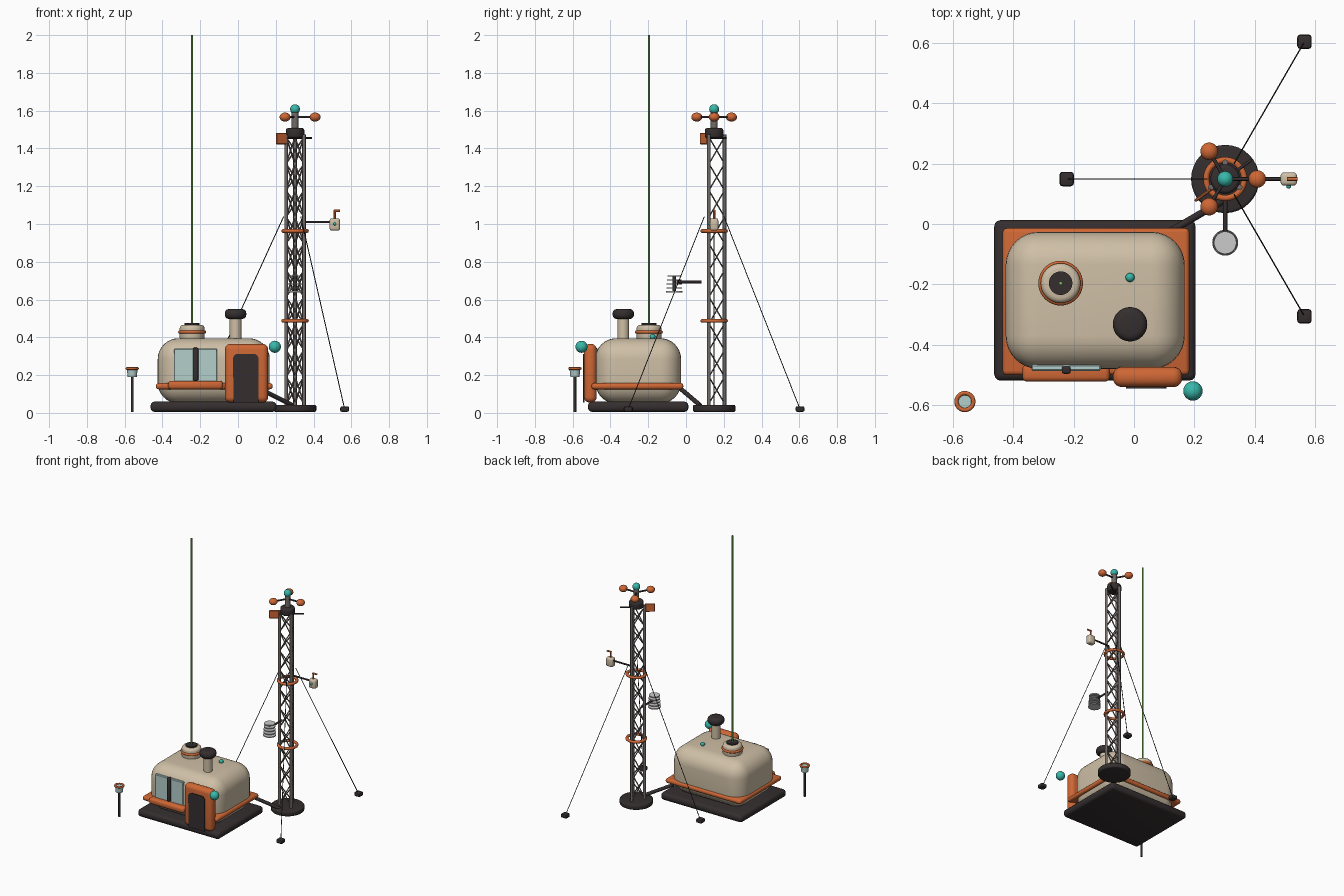
import bpy, bmesh, math
from mathutils import Vector, Matrix

cube = bpy.data.objects.get("Cube")
if cube:
    bpy.data.objects.remove(cube, do_unlink=True)


def material(name, r, g, b):
    m = bpy.data.materials.new(name)
    m.use_nodes = True
    m.diffuse_color = (r, g, b, 1)
    node = next(n for n in m.node_tree.nodes if n.type == 'BSDF_PRINCIPLED')
    node.inputs["Base Color"].default_value = (r, g, b, 1)
    node.inputs["Roughness"].default_value = 0.6
    return m


CREAM = material("cream", 0.62, 0.52, 0.38)
ORANGE = material("orange", 0.62, 0.135, 0.035)
DARK = material("charcoal", 0.035, 0.027, 0.028)
TEAL = material("teal", 0.04, 0.48, 0.4)
GLASS = material("pale glass", 0.45, 0.62, 0.6)
STEEL = material("steel", 0.17, 0.15, 0.14)
PALE = material("light grey", 0.6, 0.6, 0.6)
GREEN = material("green", 0.2, 0.5, 0.1)


def finish(name, bm, mat, bevel=0, segs=3):
    if bevel:
        edges = [e for e in bm.edges if e.calc_face_angle(0) > 1]
        bmesh.ops.bevel(bm, geom=edges, offset=bevel, segments=segs,
                        profile=0.5, affect='EDGES', clamp_overlap=True)
    me = bpy.data.meshes.new(name)
    bm.to_mesh(me)
    bm.free()
    me.materials.append(mat)
    ob = bpy.data.objects.new(name, me)
    bpy.context.collection.objects.link(ob)
    bpy.ops.object.select_all(action='DESELECT')
    ob.select_set(True)
    bpy.context.view_layer.objects.active = ob
    bpy.ops.object.shade_smooth_by_angle(angle=math.radians(35))
    return ob


def box(name, mat, x, y, z, bevel=0, segs=3):
    """Box from (low, high) ranges along each axis."""
    bm = bmesh.new()
    bmesh.ops.create_cube(bm, size=1)
    for v in bm.verts:
        v.co = [(lo + hi) / 2 + c * (hi - lo) for c, (lo, hi) in zip(v.co, (x, y, z))]
    return finish(name, bm, mat, bevel, segs)


def add_rod(bm, a, b, r, r2=None, sides=12):
    a, b = Vector(a), Vector(b)
    turn = (b - a).to_track_quat('Z', 'Y').to_matrix().to_4x4()
    bmesh.ops.create_cone(bm, cap_ends=True, segments=sides, radius1=r,
                          radius2=r if r2 is None else r2, depth=(b - a).length,
                          matrix=Matrix.Translation((a + b) / 2) @ turn)


def rod(name, mat, a, b, r, r2=None, sides=12, bevel=0):
    bm = bmesh.new()
    add_rod(bm, a, b, r, r2, sides)
    return finish(name, bm, mat, bevel)


def post(name, mat, x, y, z0, z1, r, r2=None, bevel=0, sides=32):
    return rod(name, mat, (x, y, z0), (x, y, z1), r, r2, sides, bevel)


def ball(name, mat, at, r, squash=1):
    bm = bmesh.new()
    bmesh.ops.create_uvsphere(bm, u_segments=24, v_segments=14, radius=r)
    bmesh.ops.transform(bm, verts=bm.verts, matrix=Matrix.Translation(at)
                        @ Matrix.Diagonal((1, 1, squash, 1)))
    return finish(name, bm, mat)


def ring(name, mat, at, major, minor):
    bpy.ops.mesh.primitive_torus_add(location=at, major_radius=major, minor_radius=minor,
                                     major_segments=40, minor_segments=10)
    ob = bpy.context.object
    ob.name = name
    ob.data.materials.append(mat)
    bpy.ops.object.shade_smooth()


# Hut: plinth, rounded shell and belt
box("plinth", DARK, (-0.463, 0.204), (-0.519, 0.013), (0.005, 0.06), 0.022)
box("hut_shell", CREAM, (-0.425, 0.168), (-0.48, -0.026), (0.05, 0.395), 0.11, 8)
box("hut_belt", ORANGE, (-0.435, 0.183), (-0.5, -0.014), (0.125, 0.158), 0.014)

# Doorway
box("door_frame", ORANGE, (-0.07, 0.16), (-0.54, -0.473), (0.055, 0.365), 0.03, 5)
bm = bmesh.new()
outline = [(-0.024, 0.055), (0.108, 0.055)]
for cx, start in ((0.083, 0), (-0.001, 90)):
    for k in range(6):
        a = math.radians(start + 18 * k)
        outline.append((cx + 0.025 * math.cos(a), 0.287 + 0.025 * math.sin(a)))
face = bm.faces.new([bm.verts.new((px, -0.545, pz)) for px, pz in outline])
side = bmesh.ops.extrude_face_region(bm, geom=[face])
bmesh.ops.translate(bm, vec=(0, 0.008, 0),
                    verts=[g for g in side["geom"] if isinstance(g, bmesh.types.BMVert)])
bmesh.ops.recalc_face_normals(bm, faces=bm.faces)
finish("door_panel", bm, DARK)
ball("door_lamp", TEAL, (0.195, -0.553, 0.35), 0.032)

# Window
box("window_glass", GLASS, (-0.34, -0.11), (-0.486, -0.466), (0.16, 0.34), 0.004, 1)
box("window_bar", DARK, (-0.239, -0.21), (-0.496, -0.47), (0.17, 0.345), 0.007)
box("window_sill", ORANGE, (-0.37, -0.08), (-0.522, -0.465), (0.125, 0.17), 0.016)

# Roof fittings
post("chimney_pipe", CREAM, -0.013, -0.332, 0.36, 0.51, 0.031)
post("chimney_cap", DARK, -0.013, -0.332, 0.497, 0.55, 0.057, bevel=0.022)
ball("roof_beacon", TEAL, (-0.013, -0.177, 0.403), 0.015)
AX, AY = -0.243, -0.196
post("aerial_collar", CREAM, AX, AY, 0.38, 0.466, 0.066, bevel=0.018)
ring("aerial_collar_ring", ORANGE, (AX, AY, 0.428), 0.065, 0.009)
post("aerial_socket", DARK, AX, AY, 0.455, 0.475, 0.039)
post("aerial", GREEN, AX, AY, 0.47, 2.0, 0.006, sides=10)

# Marker post beside the hut
MX, MY = -0.56, -0.588
post("marker_stake", DARK, MX, MY, 0.005, 0.2, 0.007)
post("marker_cup", GLASS, MX, MY, 0.19, 0.235, 0.024, 0.029)
ring("marker_rim", ORANGE, (MX, MY, 0.235), 0.028, 0.007)

# Lattice tower on a triangular plan
TX, TY = 0.302, 0.149


def polar(angle, r, z):
    a = math.radians(angle)
    return Vector((TX + r * math.cos(a), TY + r * math.sin(a), z))


post("tower_base", DARK, TX, TY, 0.005, 0.043, 0.113, bevel=0.01)
LEGS = (90, 210, 330)
for a in LEGS:
    rod("tower_leg", STEEL, polar(a, 0.055, 0.03), polar(a, 0.055, 1.475), 0.0095)
bm = bmesh.new()
bays = 10
for i in range(bays):
    low, high = 0.05 + 1.41 * i / bays, 0.05 + 1.41 * (i + 1) / bays
    for k in range(3):
        a, b = LEGS[k], LEGS[(k + 1) % 3]
        add_rod(bm, polar(a, 0.055, low), polar(b, 0.055, high), 0.004, sides=6)
        add_rod(bm, polar(b, 0.055, low), polar(a, 0.055, high), 0.004, sides=6)
finish("tower_bracing", bm, STEEL)
for z in (0.487, 0.963):
    ring("tower_ring", ORANGE, (TX, TY, z), 0.063, 0.01)
post("tower_cap", DARK, TX, TY, 1.455, 1.508, 0.049, bevel=0.012)
rod("tower_strut", DARK, (0.12, -0.025, 0.125), (0.29, 0.075, 0.04), 0.012)

# Wind cups
post("cup_spindle", STEEL, TX, TY, 1.5, 1.59, 0.018)
ball("tower_beacon", TEAL, (TX, TY, 1.608), 0.026)
for a in (0, 120, 240):
    rod("cup_arm", DARK, (TX, TY, 1.566), polar(a, 0.1, 1.566), 0.006)
    ball("wind_cup", ORANGE, polar(a, 0.106, 1.566), 0.029, 0.82)

# Wind vane, turned toward the front
rod("vane_rod", DARK, polar(216, 0.08, 1.455), polar(36, 0.108, 1.455), 0.005)
vane = box("vane_tail", ORANGE, (0.058, 0.124), (-0.005, 0.005), (-0.03, 0.03), 0.003, 1)
vane.location = (TX, TY, 1.452)
vane.rotation_euler.z = math.radians(216)

# Rain gauge on the side arm
rod("gauge_arm", DARK, (0.35, TY, 1.01), (0.5, TY, 1.01), 0.006)
box("gauge_body", CREAM, (0.485, 0.54), (0.127, 0.171), (0.965, 1.03), 0.012)
post("gauge_stem", ORANGE, 0.512, TY, 1.02, 1.074, 0.006, sides=10)
rod("gauge_spout", ORANGE, (0.507, TY, 1.07), (0.541, TY, 1.07), 0.006)
ball("gauge_light", TEAL, (0.512, 0.125, 1.0), 0.008)

# Louvred sensor shield on the front arm
rod("shield_arm", DARK, (TX, -0.05, 0.693), (TX, 0.082, 0.693), 0.007)
post("shield_core", DARK, TX, -0.062, 0.64, 0.725, 0.01)
for i in range(5):
    post("shield_plate", PALE, TX, -0.062, 0.637 + 0.021 * i, 0.644 + 0.021 * i,
         0.043 - 0.0015 * i)

# Guy wires and anchors
for a in (60, 180, 300):
    rod("guy_wire", DARK, polar(a, 0.06, 1.04), polar(a, 0.525, 0.02), 0.0025, sides=6)
    p = polar(a, 0.525, 0)
    box("guy_anchor", DARK, (p.x - 0.024, p.x + 0.024), (p.y - 0.024, p.y + 0.024),
        (0.005, 0.035), 0.01, 2)
